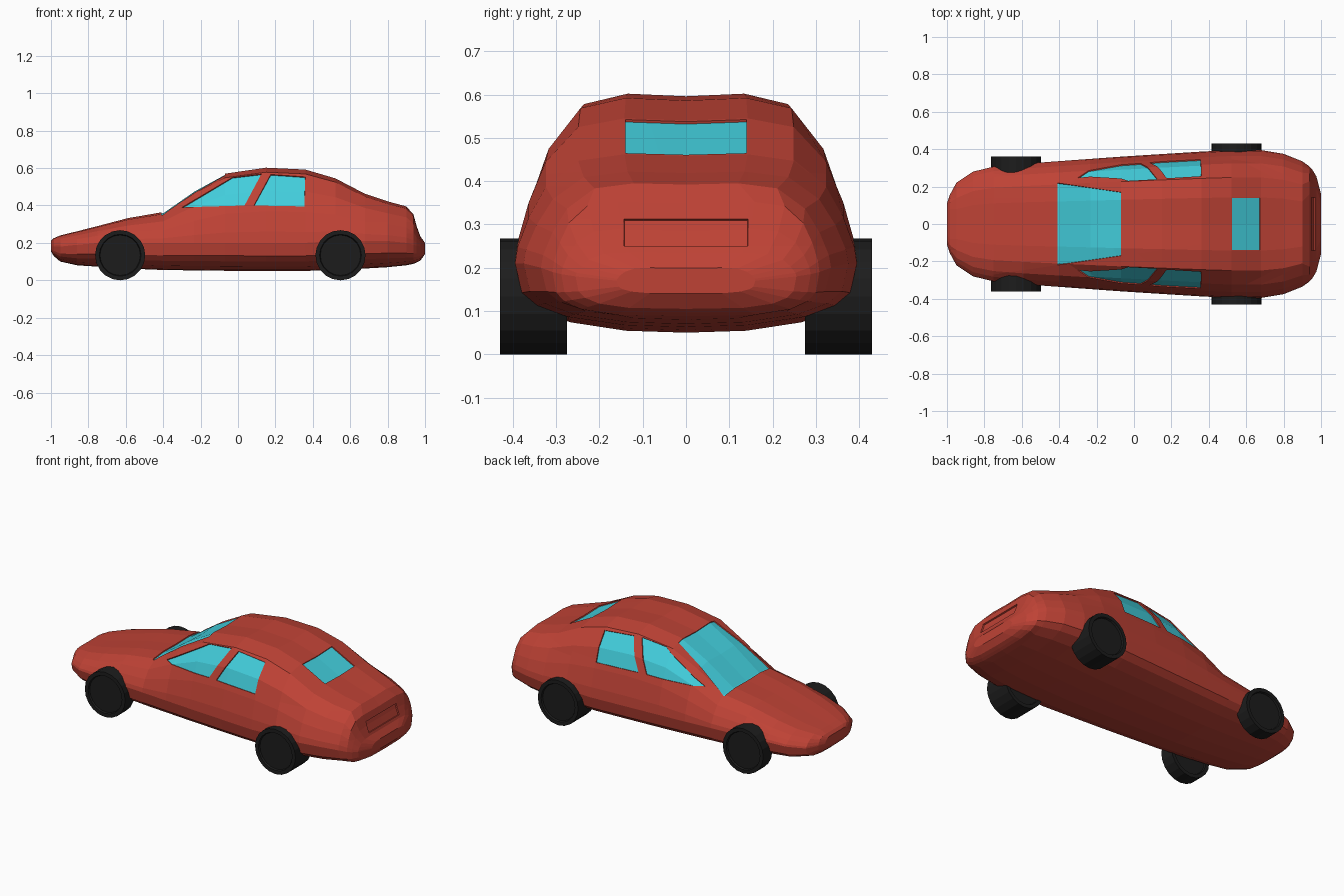
import bpy, bmesh
from math import pi
from mathutils import Vector, Matrix

if "Cube" in bpy.data.objects:
    bpy.data.objects.remove(bpy.data.objects["Cube"])


def material(name, rgb):
    m = bpy.data.materials.new(name)
    m.diffuse_color = (*rgb, 1)
    m.use_nodes = True
    m.node_tree.nodes["Principled BSDF"].inputs["Base Color"].default_value = m.diffuse_color
    return m


RED = material("red_paint", (0.52, 0.055, 0.036))
GLASS = material("tinted_glass", (0.055, 0.62, 0.72))
BLACK = material("black_rubber", (0.012, 0.012, 0.012))


def finish(name, bm, mats):
    mesh = bpy.data.meshes.new(name)
    bmesh.ops.recalc_face_normals(bm, faces=bm.faces)
    bm.to_mesh(mesh)
    bm.free()
    for m in mats:
        mesh.materials.append(m)
    ob = bpy.data.objects.new(name, mesh)
    bpy.context.collection.objects.link(ob)
    return ob


# Half cross-section: (width fraction, height) with -1 underside, 0 waist, 1 roof
SECTION = [(0, -1), (.36, -.97), (.69, -.84), (.87, -.66), (.96, -.46), (1, 0),
           (.985, .15), (.92, .42), (.82, .70), (.63, .94), (.36, 1), (0, .985)]

# Stations along the car: x, half width, underside z, waist z, top z
STATIONS = [
    (-1.0, .11, .155, .18, .21), (-.985, .155, .13, .18, .225), (-.95, .22, .10, .18, .24),
    (-.86, .28, .08, .19, .262), (-.75, .307, .073, .20, .29), (-.59, .322, .063, .20, .332),
    (-.40, .336, .055, .20, .365), (-.235, .348, .053, .20, .48), (-.07, .36, .051, .20, .57),
    (.15, .374, .05, .20, .602), (.36, .387, .05, .20, .592), (.52, .395, .056, .21, .545),
    (.68, .395, .063, .21, .462), (.80, .375, .07, .21, .422), (.90, .335, .08, .20, .395),
    (.938, .308, .088, .19, .352), (.955, .288, .095, .185, .29), (.975, .255, .105, .18, .235),
    (1.0, .16, .14, .17, .20)]


def ring(x, w, low, mid, top):
    square = .65 if x > .93 or x < -.97 else 1
    half = []
    for u, t in SECTION:
        z = mid + t * ((top - mid) if t > 0 else (mid - low))
        half.append(Vector((x, w * u ** square, z)))
    return half + [Vector((p.x, -p.y, p.z)) for p in half[-2:0:-1]]


def cut_panel(bm, outline, axis, mat, depth):
    """Cut an outline, seen along axis, into the skin and sink the panel."""
    pts = [Vector(p) for p in outline]
    axis = Vector(axis)
    centre = sum(pts, Vector()) / len(pts)
    planes = []

    def inside():
        bm.normal_update()
        return [f for f in bm.faces if f.normal.dot(axis) > .15 and
                all((f.calc_center_median() - co).dot(no) > 0 for co, no in planes)]

    for a, b in zip(pts, pts[1:] + pts[:1]):
        no = axis.cross(b - a).normalized()
        if (centre - a).dot(no) < 0:
            no = -no
        faces = inside()
        geom = faces + list({e for f in faces for e in f.edges}) + \
            list({v for f in faces for v in f.verts})
        bmesh.ops.bisect_plane(bm, geom=geom, dist=1e-5, plane_co=a, plane_no=no)
        planes.append((a, no))
    panel = inside()
    for f in panel:
        f.material_index = mat
    rim = bmesh.ops.inset_region(bm, faces=panel, thickness=.001, depth=-depth,
                                 use_boundary=True)
    for f in rim["faces"]:
        f.material_index = 0


# Car body: lofted stations
bm = bmesh.new()
rings = [[bm.verts.new(p) for p in ring(*s)] for s in STATIONS]
n = len(rings[0])
for a, b in zip(rings, rings[1:]):
    for i in range(n):
        bm.faces.new((a[i], a[(i + 1) % n], b[(i + 1) % n], b[i]))
bm.faces.new(rings[0])
bm.faces.new(rings[-1])
bmesh.ops.recalc_face_normals(bm, faces=bm.faces)

# Windscreen and rear window
cut_panel(bm, [(-.41, -.22, 0), (-.07, -.17, 0), (-.07, .17, 0), (-.41, .22, 0)], (0, 0, 1), 1, .006)
cut_panel(bm, [(.525, -.14, 0), (.675, -.14, 0), (.675, .14, 0), (.525, .14, 0)], (0, 0, 1), 1, .006)

# Side windows
FRONT_WINDOW = [(-.30, .39), (.035, .40), (.125, .568), (-.03, .55)]
REAR_WINDOW = [(.085, .40), (.355, .395), (.36, .553), (.175, .566)]
for side in (-1, 1):
    for outline in (FRONT_WINDOW, REAR_WINDOW):
        cut_panel(bm, [(x, 0, z) for x, z in outline], (0, side, 0), 1, .006)

# Number plate recess
cut_panel(bm, [(0, -.143, .25), (0, .143, .25), (0, .143, .312), (0, -.143, .312)], (1, 0, 0), 0, .008)
finish("car_body", bm, [RED, GLASS])


# Wheels: short cylinders with a sunken hub face
def wheel(name, x, side, inner, outer, r=.134):
    bm = bmesh.new()
    place = Matrix.Translation((x, side * (inner + outer) / 2, r)) @ Matrix.Rotation(pi / 2, 4, 'X')
    bmesh.ops.create_cone(bm, cap_ends=True, segments=20, radius1=r, radius2=r,
                          depth=outer - inner, matrix=place)
    bm.normal_update()
    caps = [f for f in bm.faces if abs(f.normal.y) > .9]
    bmesh.ops.inset_individual(bm, faces=caps, thickness=.022, depth=0)
    bmesh.ops.inset_individual(bm, faces=caps, thickness=.004, depth=-.01)
    finish(name, bm, [BLACK])


for side, label in ((-1, "near"), (1, "far")):
    wheel("front_wheel_" + label, -.63, side, .275, .36)
    wheel("rear_wheel_" + label, .548, side, .275, .43)
